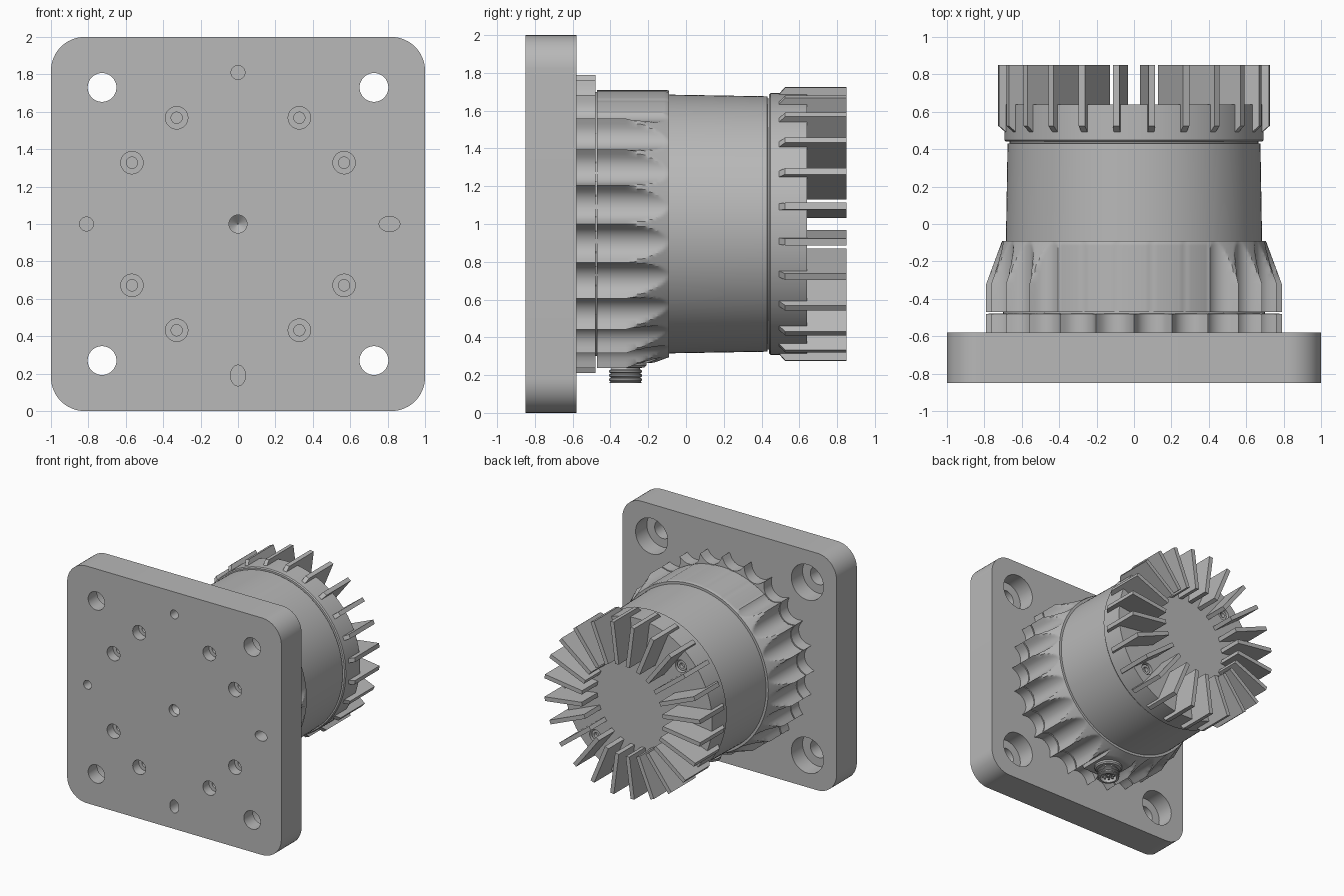
import bpy, bmesh
from math import sin, cos, pi, radians, sqrt
from mathutils import Matrix, Vector

cube = bpy.data.objects.get("Cube")
if cube:
    bpy.data.objects.remove(cube)

AXIS_Z = 1.0
grey = bpy.data.materials.new("machined grey")
grey.use_nodes = True
COLOUR = (0.48, 0.48, 0.48, 1)
grey.diffuse_color = COLOUR
grey.node_tree.nodes["Principled BSDF"].inputs["Base Color"].default_value = COLOUR


def finish(name, bm, angle=30, loc=(0, 0, AXIS_Z)):
    bmesh.ops.recalc_face_normals(bm, faces=bm.faces)
    mesh = bpy.data.meshes.new(name)
    bm.to_mesh(mesh)
    bm.free()
    obj = bpy.data.objects.new(name, mesh)
    bpy.context.collection.objects.link(obj)
    obj.location = loc
    mesh.materials.append(grey)
    smooth(obj, angle)
    return obj


def smooth(obj, angle=30):
    bpy.ops.object.select_all(action="DESELECT")
    obj.select_set(True)
    bpy.context.view_layer.objects.active = obj
    bpy.ops.object.shade_smooth_by_angle(angle=radians(angle))


def loft(bm, rings):
    """Skin a list of equal rings of points and cap both ends."""
    rows = [[bm.verts.new(p) for p in ring] for ring in rings]
    n = len(rows[0])
    for a, b in zip(rows, rows[1:]):
        for i in range(n):
            bm.faces.new((a[i], a[(i + 1) % n], b[(i + 1) % n], b[i]))
    bm.faces.new(rows[0])
    bm.faces.new(rows[-1])


def lathe(bm, profile, cx=0, cz=0, segs=32, sx=1, sz=1):
    """Turn (radius, y) pairs around an axis parallel to y."""
    loft(bm, [[(cx + sx * r * cos(2 * pi * i / segs), y, cz + sz * r * sin(2 * pi * i / segs))
               for i in range(segs)] for r, y in profile])


def cut(target, bm):
    cutter = finish("cutter", bm)
    mod = target.modifiers.new("cut", "BOOLEAN")
    mod.object = cutter
    mod.operation = "DIFFERENCE"
    mod.solver = "EXACT"
    bpy.context.view_layer.objects.active = target
    bpy.ops.object.modifier_apply(modifier=mod.name)
    bpy.data.objects.remove(cutter)
    smooth(target)


# Mounting plate with rounded corners
FRONT, BACK = -0.85, -0.58
CORNER = 0.18
outline = []
for k, (sx, sz) in enumerate([(1, 1), (-1, 1), (-1, -1), (1, -1)]):
    for i in range(13):
        a = (k + i / 12) * pi / 2
        outline.append((sx * (1 - CORNER) + CORNER * cos(a), sz * (1 - CORNER) + CORNER * sin(a)))
bm = bmesh.new()
loft(bm, [[(x, y, z) for x, z in outline] for y in (FRONT, BACK)])
plate = finish("mounting_plate", bm)

# Plate holes: corner counterbores, screw holes, dowel holes and slots, centre mark
bm = bmesh.new()
out = FRONT - 0.05
for sx in (-1, 1):
    for sz in (-1, 1):
        lathe(bm, [(0.077, out), (0.077, -0.73), (0.15, -0.73), (0.15, BACK + 0.05)],
              sx * 0.727, sz * 0.73, 40)
        for x, z in ((0.328, 0.568), (0.567, 0.328)):
            lathe(bm, [(0.06, out), (0.06, -0.77), (0.03, -0.77), (0.03, -0.7)], sx * x, sz * z)
for x, z, sx, sz in ((0, 0.81, 1, 1), (-0.81, 0, 1, 1), (0.81, 0, 1.5, 1.1), (0, -0.81, 1.1, 1.5)):
    lathe(bm, [(0.037, out), (0.037, -0.72)], x, z, 32, sx, sz)
lathe(bm, [(0.048, out), (0.048, -0.81), (0.004, -0.77)])
cut(plate, bm)

# Fluted housing: scallops cut into a tapering drum
LOBES, STEPS = 24, 16
PEAK, ROOT, SCOOP = 0.79, 0.707, 0.1


def housing_radius(a, y, limit):
    """Radius at angle a from the top."""
    pitch = 2 * pi / LOBES
    phi = (a % pitch) - pitch / 2
    c = ROOT + SCOOP
    r = PEAK
    inside = SCOOP ** 2 - (c * sin(phi)) ** 2
    if inside > 0:
        r = min(r, c * cos(phi) - sqrt(inside))
    from_top = min(a, 2 * pi - a)
    if y > -0.475 and from_top < radians(34):
        r = min(r, 0.71)
    if y > -0.475 and pi - from_top < radians(11):
        r = 0.735 / cos(pi - from_top)
    return min(r, limit)


stations = [(BACK, PEAK), (-0.48, PEAK), (-0.479, 0.7), (-0.471, 0.7), (-0.47, PEAK)]
stations += [(-0.32 + 0.23 * t / 18, PEAK - 0.085 * t / 18) for t in range(19)]
bm = bmesh.new()
count = LOBES * STEPS
rings = []
for y, limit in stations:
    ring = []
    for i in range(count):
        a = 2 * pi * i / count
        r = housing_radius(a, y, limit)
        ring.append((r * sin(a), y, r * cos(a)))
    rings.append(ring)
loft(bm, rings)
finish("fluted_housing", bm, 28)

# Smooth barrel
bm = bmesh.new()
lathe(bm, [(0.685, -0.1), (0.676, 0.43), (0.665, 0.432), (0.665, 0.46)], segs=128)
finish("barrel", bm)

# Rear cap with two recessed screw holes
CAP = 0.64
bm = bmesh.new()
lathe(bm, [(0.685, 0.44), (0.693, 0.448), (0.693, CAP)], segs=128)
cap = finish("rear_cap", bm)
bm = bmesh.new()
screws = [(-0.4, 0.4), (0.4, -0.4)]
for x, z in screws:
    lathe(bm, [(0.052, CAP + 0.05), (0.052, CAP - 0.06)], x, z)
cut(cap, bm)

# Socket screws in the cap
bm = bmesh.new()
for x, z in screws:
    lathe(bm, [(0.042, CAP - 0.07), (0.042, CAP - 0.015), (0.022, CAP - 0.015), (0.022, CAP - 0.045)],
          x, z, 24)
finish("cap_screws", bm)

# Radial cooling fins
FINS, HALF = 24, 0.0175
side = [(0.38, 0.63), (0.38, 0.85), (0.73, 0.85), (0.73, 0.525), (0.69, 0.49), (0.6, 0.49)]
bm = bmesh.new()
for k in range(FINS):
    turn = Matrix.Rotation(2 * pi * (k + 0.5) / FINS, 3, "Y")
    loft(bm, [[turn @ Vector((w, y, r)) for r, y in side] for w in (-HALF, HALF)])
finish("cooling_fins", bm)

# Round connector under the housing: collar, threads and recessed socket
bm = bmesh.new()
profile = [(0.11, 0.7), (0.11, 0.75), (0.1, 0.76), (0.075, 0.762)]
for t in range(3):
    y = 0.77 + t * 0.022
    profile += [(0.078, y), (0.088, y + 0.006), (0.088, y + 0.014), (0.078, y + 0.02)]
profile += [(0.085, 0.836), (0.085, 0.842), (0.066, 0.842), (0.066, 0.8)]
lathe(bm, profile, segs=40)
connector = finish("connector", bm, loc=(0, -0.32, AXIS_Z))
connector.rotation_euler.x = -pi / 2

# Connector pins
bm = bmesh.new()
for k in range(8):
    a = 2 * pi * k / 8
    lathe(bm, [(0.008, 0.79), (0.008, 0.83)], 0.042 * cos(a), 0.042 * sin(a), 10)
lathe(bm, [(0.012, 0.79), (0.012, 0.83)], segs=12)
pins = finish("connector_pins", bm, loc=(0, -0.32, AXIS_Z))
pins.rotation_euler.x = -pi / 2
